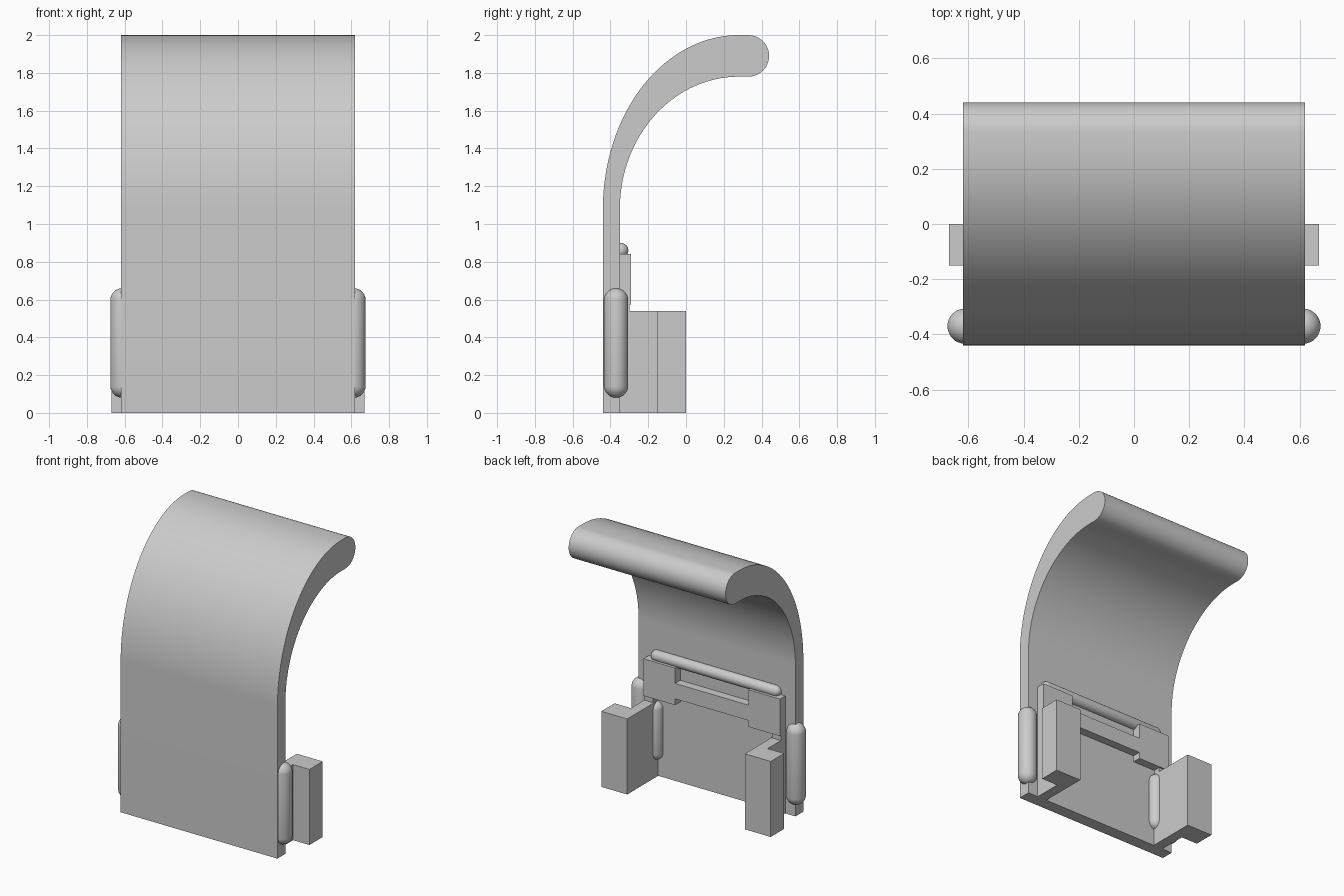
import bpy, bmesh, math
from mathutils import Matrix

if "Cube" in bpy.data.objects:
    bpy.data.objects.remove(bpy.data.objects["Cube"], do_unlink=True)

grey = bpy.data.materials.new("plain grey")
grey.use_nodes = True
COLOR = (0.6, 0.6, 0.6, 1)
grey.diffuse_color = COLOR
grey.node_tree.nodes["Principled BSDF"].inputs["Base Color"].default_value = COLOR


def finish(name, bm, smooth=False):
    bmesh.ops.recalc_face_normals(bm, faces=bm.faces)
    mesh = bpy.data.meshes.new(name)
    bm.to_mesh(mesh)
    bm.free()
    obj = bpy.data.objects.new(name, mesh)
    bpy.context.collection.objects.link(obj)
    mesh.materials.append(grey)
    if smooth:
        bpy.ops.object.select_all(action="DESELECT")
        obj.select_set(True)
        bpy.context.view_layer.objects.active = obj
        bpy.ops.object.shade_smooth_by_angle(angle=math.radians(30))
    return obj


def prism(name, points, shift, smooth=False):
    """Extrude a closed outline of 3D points along a vector."""
    bm = bmesh.new()
    face = bm.faces.new([bm.verts.new(p) for p in points])
    out = bmesh.ops.extrude_face_region(bm, geom=[face])
    verts = [v for v in out["geom"] if isinstance(v, bmesh.types.BMVert)]
    bmesh.ops.translate(bm, verts=verts, vec=shift)
    return finish(name, bm, smooth)


def pill(name, center, radius, length, along_x=False):
    """Round-ended rod: a sphere whose two halves are pulled apart."""
    bm = bmesh.new()
    bmesh.ops.create_uvsphere(bm, u_segments=32, v_segments=17, radius=radius)
    for v in bm.verts:
        v.co.z += math.copysign(length / 2 - radius, v.co.z)
    if along_x:
        bm.transform(Matrix.Rotation(math.pi / 2, 4, "Y"))
    bmesh.ops.translate(bm, verts=bm.verts, vec=center)
    return finish(name, bm, True)


def arc(cy, cz, ry, rz, start, end, steps):
    angles = [math.radians(start + (end - start) * i / steps) for i in range(steps + 1)]
    return [(cy + ry * math.cos(a), cz + rz * math.sin(a)) for a in angles]


# Curved back plate with a rounded, curled tip
HALF = 0.62
profile = [(-0.44, 0)]
profile += arc(0.28, 1.08, 0.72, 0.92, 180, 90, 40)
profile += arc(0.33, 1.89, 0.11, 0.11, 90, -90, 20)
profile += arc(0.28, 1.08, 0.63, 0.70, 90, 180, 40)
profile += [(-0.35, 0)]
prism("curved_plate", [(-HALF, y, z) for y, z in profile], (2 * HALF, 0, 0), True)

# Side arms with outward flanges, and the rods beside them
for side, s in (("left", 1), ("right", -1)):
    outline = [(0.465, -0.36), (0.54, -0.36), (0.54, -0.15),
               (0.67, -0.15), (0.67, 0), (0.465, 0)]
    prism(side + "_arm", [(s * x, y, 0) for x, y in outline], (0, 0, 0.54))
    pill(side + "_outer_rod", (s * 0.612, -0.37, 0.37), 0.064, 0.58)
    pill(side + "_inner_rod", (s * 0.48, -0.345, 0.33), 0.055, 0.42)
    post = [(0.47, -0.36), (0.54, -0.36), (0.54, -0.3), (0.47, -0.3)]
    prism(side + "_post", [(s * x, y, 0.53) for x, y in post], (0, 0, 0.06))

# Bracket with two raised ends and a lower middle bar
half_outline = [(0.29, 0.62), (0.29, 0.575), (0.54, 0.575),
                (0.54, 0.84), (0.29, 0.84), (0.29, 0.73)]
mirrored = [(-x, z) for x, z in reversed(half_outline)]
prism("rear_bracket", [(x, -0.36, z) for x, z in half_outline + mirrored], (0, 0.07, 0))

# Rod above the bracket
pill("top_rod", (0, -0.345, 0.86), 0.04, 1.02, True)
